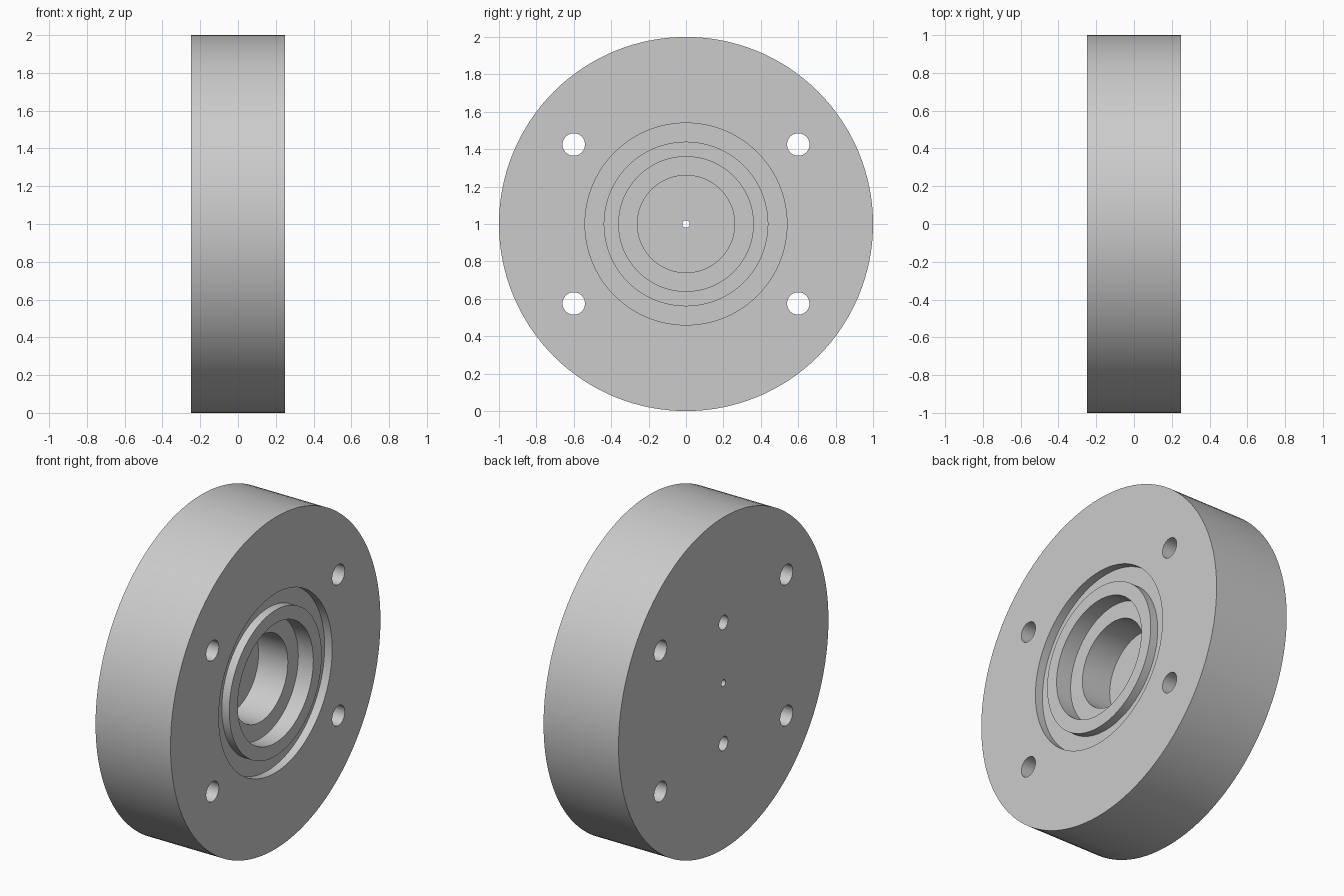
import bpy, bmesh, math
from mathutils import Matrix, Vector

cube = bpy.data.objects.get("Cube")
if cube:
    bpy.data.objects.remove(cube, do_unlink=True)

SEGMENTS = 128
HALF = 0.25        # half the disc thickness
CENTRE_Z = 1.0

grey = bpy.data.materials.new("plain_grey")
grey.use_nodes = True
grey.diffuse_color = (0.6, 0.6, 0.6, 1)
grey.node_tree.nodes["Principled BSDF"].inputs["Base Color"].default_value = (0.6, 0.6, 0.6, 1)


def make_object(name, bm):
    bmesh.ops.recalc_face_normals(bm, faces=bm.faces)
    mesh = bpy.data.meshes.new(name)
    bm.to_mesh(mesh)
    bm.free()
    mesh.materials.append(grey)
    obj = bpy.data.objects.new(name, mesh)
    bpy.context.collection.objects.link(obj)
    return obj


def lathe(name, profile):
    """Turn a closed (radius, x) profile around the x axis."""
    bm = bmesh.new()
    verts = [bm.verts.new((x, 0, r)) for r, x in profile]
    edges = [bm.edges.new((a, b)) for a, b in zip(verts, verts[1:] + verts[:1])]
    bmesh.ops.spin(bm, geom=verts + edges, cent=(0, 0, 0), axis=(1, 0, 0),
                   angle=math.tau, steps=SEGMENTS, use_merge=True)
    bmesh.ops.remove_doubles(bm, verts=bm.verts, dist=1e-5)
    bmesh.ops.translate(bm, verts=bm.verts, vec=(0, 0, CENTRE_Z))
    return make_object(name, bm)


def add_drill(bm, y, z, radius, x_start, x_end):
    """Add one cylinder along x to the drill mesh."""
    place = (Matrix.Translation(Vector(((x_start + x_end) / 2, y, CENTRE_Z + z)))
             @ Matrix.Rotation(math.pi / 2, 4, 'Y'))
    bmesh.ops.create_cone(bm, cap_ends=True, segments=48, radius1=radius,
                          radius2=radius, depth=x_end - x_start, matrix=place)


# Flange disc: ring groove, stepped bore and small centre hole
groove_floor, step_floor, bore_floor = HALF - 0.05, HALF - 0.1, HALF - 0.295
flange = lathe("flange_disc", [
    (0.02, -HALF), (1, -HALF), (1, HALF),
    (0.54, HALF), (0.54, groove_floor), (0.44, groove_floor), (0.44, HALF),
    (0.36, HALF), (0.36, step_floor), (0.26, step_floor),
    (0.26, bore_floor), (0.02, bore_floor)])

# Four through bolt holes and two blind pin holes in the back
bm = bmesh.new()
for side in (-1, 1):
    for level in (-1, 1):
        add_drill(bm, 0.6 * side, 0.425 * level, 0.06, -HALF - 0.1, HALF + 0.1)
    add_drill(bm, 0, 0.365 * side, 0.042, -HALF - 0.1, -HALF + 0.2)
drills = make_object("hole_drills", bm)
drills.hide_render = True

cut = flange.modifiers.new("holes", 'BOOLEAN')
cut.operation = 'DIFFERENCE'
cut.solver = 'EXACT'
cut.object = drills

# Apply the cut, then remove the drills
bpy.ops.object.select_all(action='DESELECT')
bpy.context.view_layer.objects.active = flange
flange.select_set(True)
bpy.ops.object.modifier_apply(modifier=cut.name)
bpy.data.objects.remove(drills, do_unlink=True)
bpy.ops.object.shade_smooth_by_angle(angle=math.radians(30))
